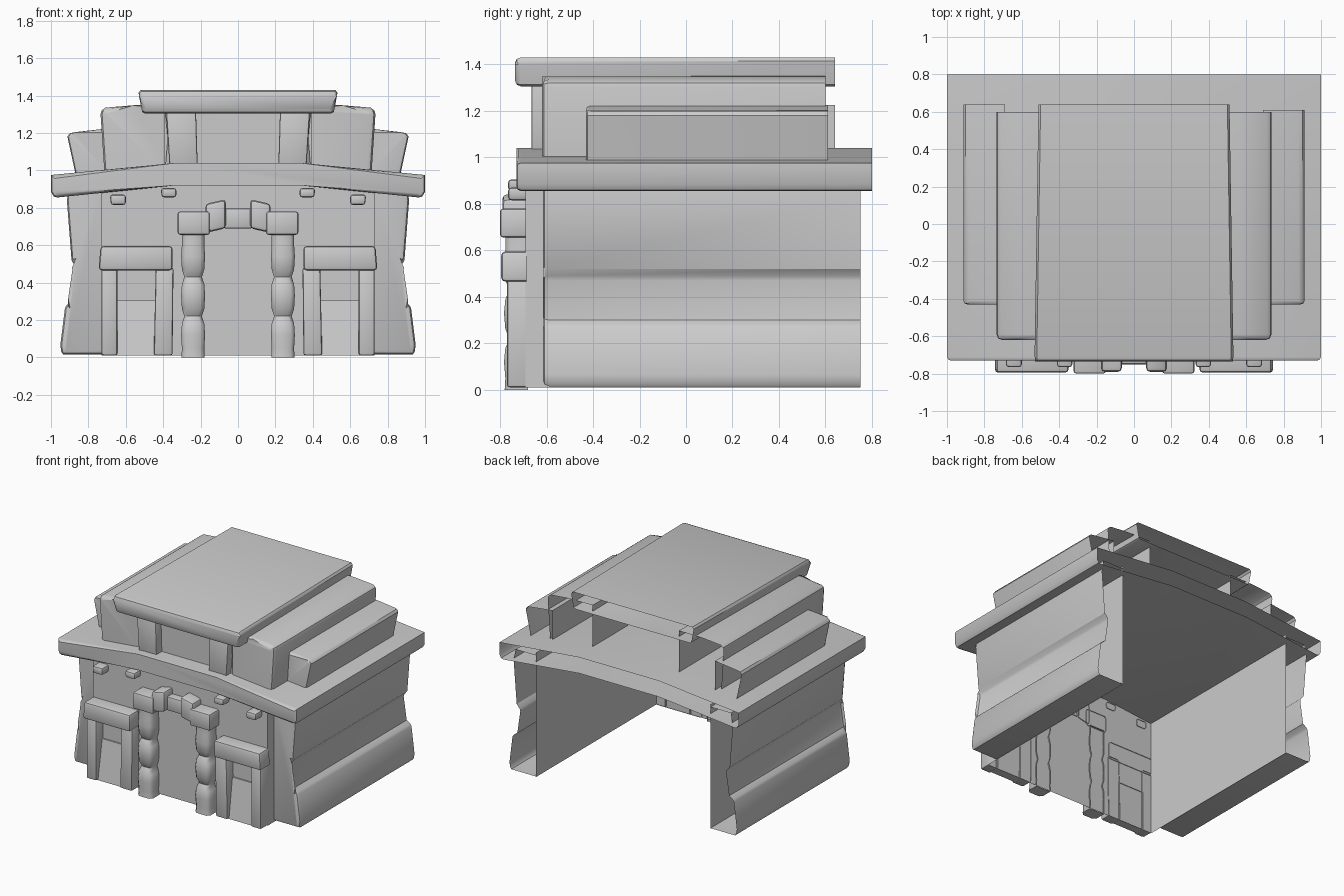
import bpy, bmesh
from math import radians

cube = bpy.data.objects.get("Cube")
if cube:
    bpy.data.objects.remove(cube, do_unlink=True)

GREY = (0.6, 0.6, 0.6, 1)
stone = bpy.data.materials.new("grey_stone")
stone.use_nodes = True
stone.diffuse_color = GREY
stone.node_tree.nodes["Principled BSDF"].inputs["Base Color"].default_value = GREY


def finish(name, bm, angle=35):
    bmesh.ops.recalc_face_normals(bm, faces=bm.faces)
    mesh = bpy.data.meshes.new(name)
    bm.to_mesh(mesh)
    bm.free()
    mesh.materials.append(stone)
    ob = bpy.data.objects.new(name, mesh)
    bpy.context.collection.objects.link(ob)
    bpy.ops.object.select_all(action="DESELECT")
    ob.select_set(True)
    bpy.context.view_layer.objects.active = ob
    bpy.ops.object.shade_smooth_by_angle(angle=radians(angle))
    return ob


def shell(name, profile, y0, y1, bevel=0.02, closed=True, taper=1.0, side=1):
    """Profile in x and z run backwards from a capped front; the back stays open."""
    bm = bmesh.new()
    front = [bm.verts.new((side * x, y0, z)) for x, z in profile]
    back = [bm.verts.new((side * x * taper, y1, z)) for x, z in profile]
    n = len(profile)
    for i in range(n if closed else n - 1):
        j = (i + 1) % n
        bm.faces.new((front[i], front[j], back[j], back[i]))
    cap = bm.faces.new(front)
    rim = [e for e in cap.edges if len(e.link_faces) == 2]
    bmesh.ops.bevel(bm, geom=rim, offset=bevel, segments=2, profile=0.5, affect="EDGES")
    return finish(name, bm)


def block(name, x, y, z, side=1, bevel=0.012, lean=(0, 0), tilt=0, slope=0):
    """Box with an open back. lean moves the top's two sides, tilt lifts the
    outer end, slope pushes the top of the front face back."""
    bm = bmesh.new()

    def vert(i, j, k):
        px = x[i] + (lean[i] if k else 0)
        py = y[j] + (slope if k and j == 0 else 0)
        return bm.verts.new((side * px, py, z[k] + (tilt if i else 0)))
    v = {(i, j, k): vert(i, j, k) for i in (0, 1) for j in (0, 1) for k in (0, 1)}
    for quad in ("000 100 101 001", "000 001 011 010", "100 110 111 101",
                 "000 010 110 100", "001 101 111 011"):
        bm.faces.new([v[tuple(map(int, c))] for c in quad.split()])
    edges = [e for e in bm.edges if len(e.link_faces) == 2]
    if bevel:
        bmesh.ops.bevel(bm, geom=edges, offset=bevel, segments=2, profile=0.5, affect="EDGES")
    return finish(name, bm)


def bulged_pillar(name, cx):
    """Three swollen stone drums stacked against the wall."""
    bm = bmesh.new()
    rings = []
    levels = [(0, 0.062)]
    for base in (0.01, 0.22, 0.43):
        levels += [(base + 0.04, 0.06), (base + 0.11, 0.064), (base + 0.17, 0.06), (base + 0.21, 0.047)]
    levels[-1] = (0.66, 0.06)
    for z, w in levels:
        f = -0.69 - 1.45 * w
        pts = [(-w, -0.68), (-w, f + 0.02), (0.02 - w, f), (w - 0.02, f), (w, f + 0.02), (w, -0.68)]
        rings.append([bm.verts.new((cx + px, py, z)) for px, py in pts])
    for a, b in zip(rings, rings[1:]):
        for i in range(5):
            bm.faces.new((a[i], a[i + 1], b[i + 1], b[i]))
    bm.faces.new(rings[0])
    bm.faces.new(rings[-1])
    return finish(name, bm, 50)


def both(half):
    """Complete a symmetric profile from its +x half."""
    return half + [(-x, z) for x, z in reversed(half)]


# Inner room walls: front and two sides, open behind
bm = bmesh.new()
plan = [(-0.73, 0.75), (-0.73, -0.69), (0.73, -0.69), (0.73, 0.75)]
low, high = ([bm.verts.new((x, y, z)) for x, y in plan] for z in (0.01, 0.95))
for i in range(3):
    bm.faces.new((low[i], low[i + 1], high[i + 1], high[i]))
finish("room_walls", bm)

# Arched main roof and flat top roof
shell("main_roof", both([(0.33, 0.92), (0.965, 0.855), (0.985, 0.86), (1, 0.885),
                         (1, 0.975), (0.33, 1.04)]), -0.73, 0.8, 0.02)
shell("top_roof", both([(0.5, 1.305), (0.513, 1.312), (0.53, 1.4), (0.532, 1.415),
                        (0.52, 1.43)]), -0.735, 0.64, 0.025, taper=0.96)

# Recessed wall of the upper storey
block("upper_wall", (-0.4, 0.4), (-0.6, -0.55), (0.98, 1.33), bevel=0)

for s, label in ((1, "left"), (-1, "right")):
    # Thick outer wall with a waist and a swollen base
    shell(label + "_outer_wall",
          [(0.73, 0.015), (0.935, 0.015), (0.945, 0.03), (0.95, 0.065), (0.925, 0.265),
           (0.915, 0.28), (0.885, 0.3), (0.86, 0.47), (0.865, 0.49), (0.89, 0.52),
           (0.915, 0.84), (0.9, 0.93), (0.73, 0.93)],
          -0.615, 0.75, 0.025, closed=False, side=s)
    # Stepped upper tiers
    shell(label + "_middle_tier",
          [(0.715, 1.0), (0.735, 1.3), (0.73, 1.32), (0.71, 1.335), (0.56, 1.348), (0.36, 1.35), (0.36, 1.0)],
          -0.62, 0.6, 0.03, closed=False, side=s)
    shell(label + "_low_tier",
          [(0.87, 0.985), (0.912, 1.18), (0.9, 1.198), (0.88, 1.203), (0.69, 1.225), (0.69, 1.0)],
          -0.43, 0.61 if s > 0 else 0.64, 0.02, closed=False, side=s)
    block(label + "_upper_post", (0.215, 0.365), (-0.665, -0.58), (1.0, 1.33), s, 0.01, lean=(0.01, 0.02))

    # Side doorway: posts, lintel and sloping lower panel
    block(label + "_outer_door_post", (0.645, 0.73), (-0.77, -0.685), (0.01, 0.48), s)
    block(label + "_inner_door_post", (0.35, 0.45), (-0.77, -0.685), (0.01, 0.48), s, lean=(-0.005, -0.01))
    block(label + "_door_lintel", (0.35, 0.745), (-0.795, -0.685), (0.465, 0.595), s, 0.018, lean=(0, -0.01))
    block(label + "_door_panel", (0.44, 0.655), (-0.75, -0.685), (0.01, 0.305), s, 0, slope=0.05)

    # Central gateway: drum pillar, capital and raised bracket
    bulged_pillar(label + "_gate_pillar", s * 0.24)
    block(label + "_gate_capital", (0.15, 0.323), (-0.8, -0.685), (0.655, 0.78), s, 0.014)
    block(label + "_gate_bracket", (0.065, 0.175), (-0.79, -0.685), (0.69, 0.845), s, 0.02, tilt=-0.025)

    # Beam ends under the roof
    block(label + "_outer_beam_end", (0.6, 0.68), (-0.765, -0.685), (0.815, 0.87), s, 0.014, lean=(0, 0.005))
    block(label + "_inner_beam_end", (0.33, 0.408), (-0.765, -0.685), (0.855, 0.905), s, 0.014, lean=(0, 0.005))

block("gate_crossbar", (-0.08, 0.08), (-0.75, -0.685), (0.69, 0.795), bevel=0.01)
